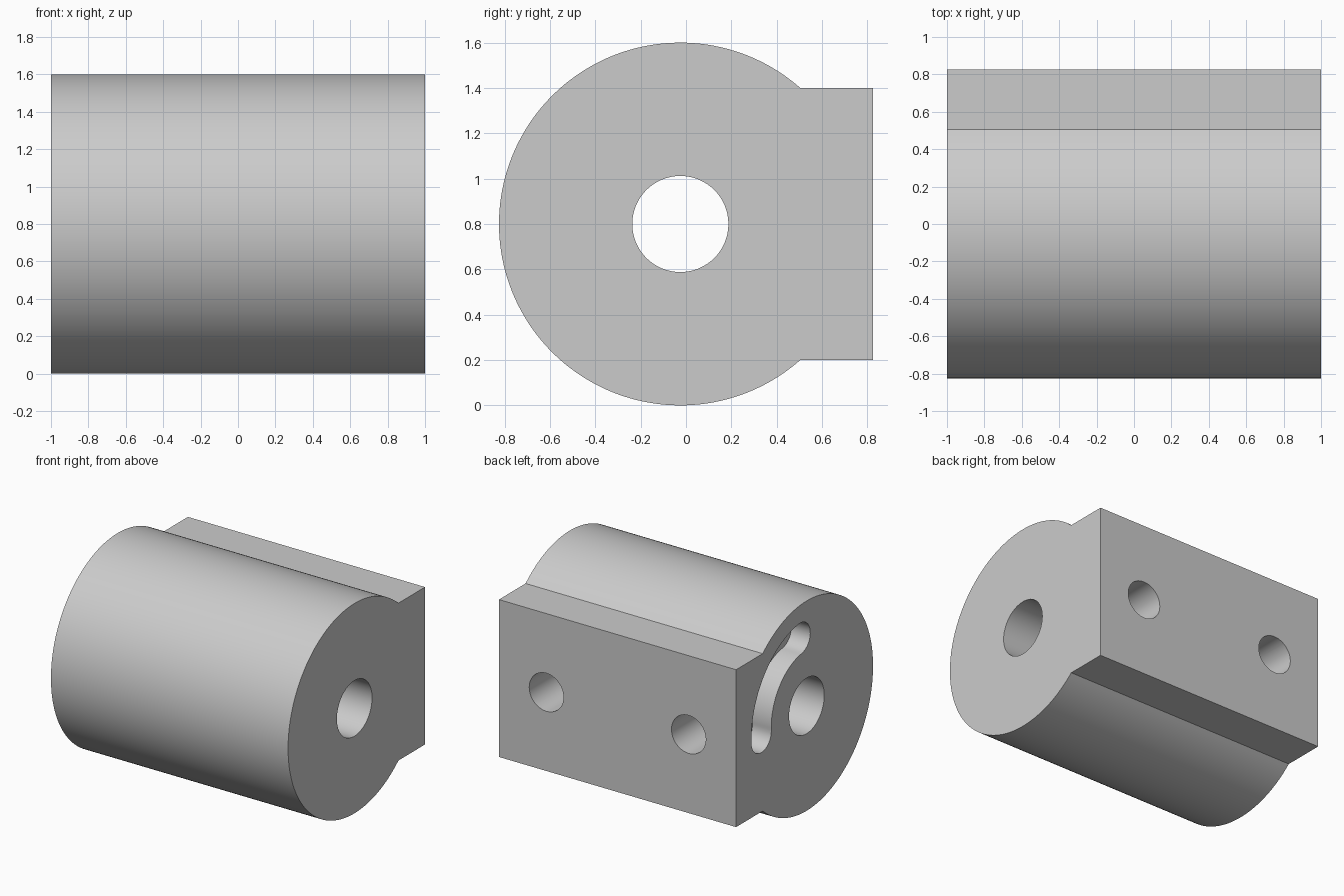
import bpy
import bmesh
from math import sin, cos, pi, radians, sqrt, atan2
from mathutils import Vector

cube = bpy.data.objects.get("Cube")
if cube:
    bpy.data.objects.remove(cube, do_unlink=True)

# Main sizes
CY, CZ, R = -0.025, 0.8, 0.8        # barrel axis and radius
BACK, HALF = 0.825, 0.6             # mounting face and half height
BORE, SCREW = 0.212, 0.145
SLOT_R, SLOT_W, SLOT_DEPTH = 0.546, 0.12, 0.16

grey = bpy.data.materials.new("plain_grey")
grey.use_nodes = True
colour = (0.6, 0.6, 0.6, 1)
grey.diffuse_color = colour
grey.node_tree.nodes["Principled BSDF"].inputs["Base Color"].default_value = colour


def arc(cy, cz, r, start, end, steps):
    """Points (y, z) along an arc, angles in radians."""
    angles = [start + (end - start) * i / steps for i in range(steps + 1)]
    return [(cy + r * cos(a), cz + r * sin(a)) for a in angles]


def extrude(name, points, offset):
    """Prism made from 3D outline points moved by an offset."""
    bm = bmesh.new()
    face = bm.faces.new([bm.verts.new(p) for p in points])
    result = bmesh.ops.extrude_face_region(bm, geom=[face])
    moved = [v for v in result["geom"] if isinstance(v, bmesh.types.BMVert)]
    bmesh.ops.translate(bm, verts=moved, vec=Vector(offset))
    bmesh.ops.recalc_face_normals(bm, faces=bm.faces)
    mesh = bpy.data.meshes.new(name)
    bm.to_mesh(mesh)
    bm.free()
    mesh.materials.append(grey)
    obj = bpy.data.objects.new(name, mesh)
    bpy.context.collection.objects.link(obj)
    return obj


def along_x(name, profile, x, length):
    return extrude(name, [(x, y, z) for y, z in profile], (length, 0, 0))


# Barrel and mounting block as one profile
join = atan2(HALF, sqrt(R * R - HALF * HALF))
profile = arc(CY, CZ, R, join, 2 * pi - join, 120)
profile += [(BACK, CZ - HALF), (BACK, CZ + HALF)]
body = along_x("bored_block", profile, -1, 2)

# Central bore
cutters = [along_x("bore_cutter", arc(CY, CZ, BORE, 0, 2 * pi, 64)[:-1], -1.2, 2.4)]

# Blind screw holes in the mounting face
for x in (-0.6, 0.6):
    ring = [(u, BACK - 0.5, v) for u, v in arc(x, CZ, SCREW, 0, 2 * pi, 48)[:-1]]
    cutters.append(extrude("screw_hole_cutter", ring, (0, 0.7, 0)))

# Curved blind slot in the right end, with rounded ends
low, high = radians(-3), radians(82)


def slot_end(angle, start):
    return arc(CY + SLOT_R * cos(angle), CZ + SLOT_R * sin(angle),
               SLOT_W, start, start + pi, 16)


slot = arc(CY, CZ, SLOT_R + SLOT_W, low, high, 40)[:-1]
slot += slot_end(high, high)
slot += arc(CY, CZ, SLOT_R - SLOT_W, high, low, 40)[1:-1]
slot += slot_end(low, low + pi)[:-1]
cutters.append(along_x("slot_cutter", slot, -1.2, 0.2 + SLOT_DEPTH))

# Cut everything, then remove the helpers
bpy.context.view_layer.objects.active = body
body.select_set(True)
for cutter in cutters:
    cutter.hide_render = True
    mod = body.modifiers.new("cut", 'BOOLEAN')
    mod.operation = 'DIFFERENCE'
    mod.solver = 'EXACT'
    mod.object = cutter
    bpy.ops.object.modifier_apply(modifier=mod.name)
    bpy.data.objects.remove(cutter, do_unlink=True)

bpy.ops.object.shade_smooth_by_angle(angle=radians(30))
